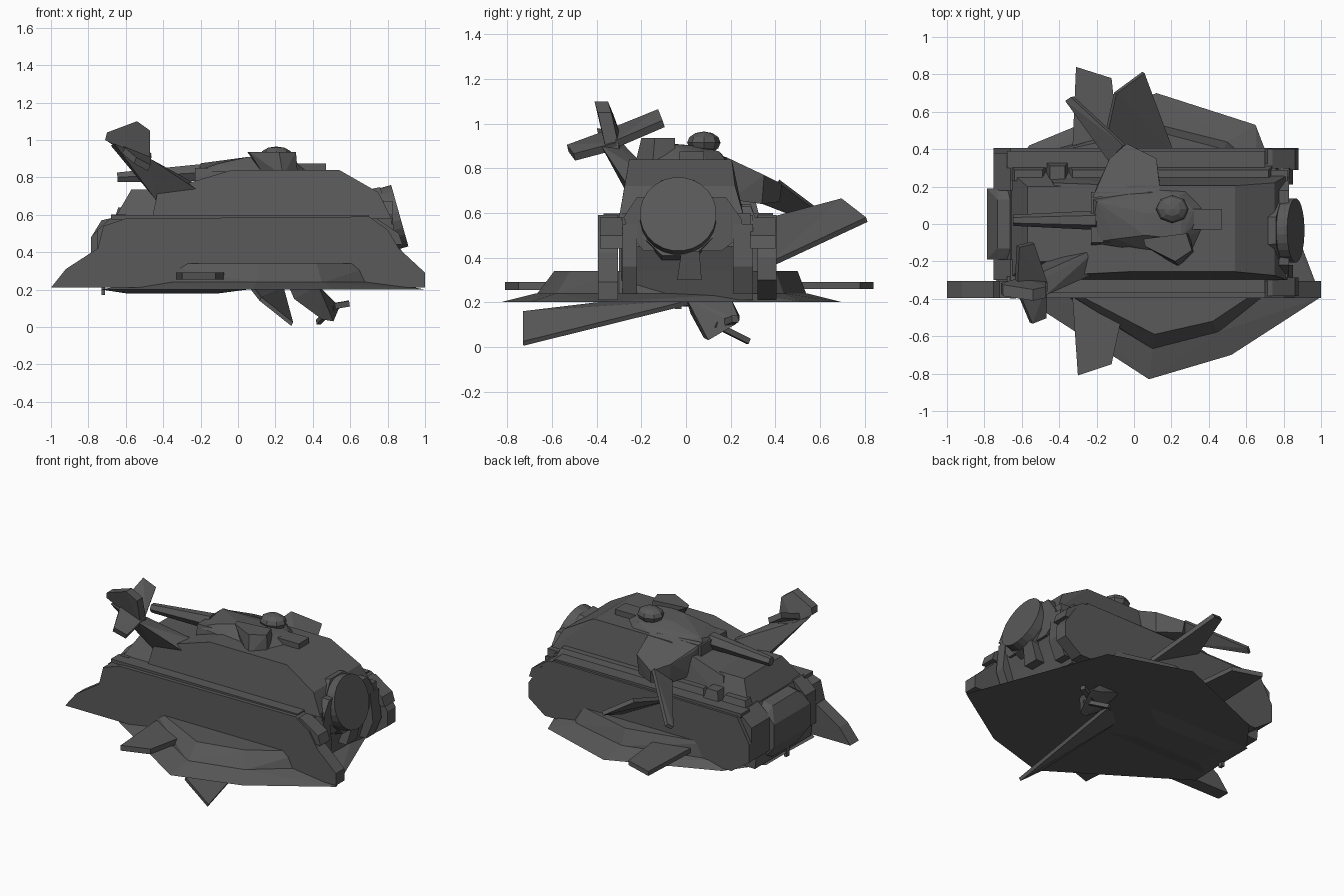
import bpy, bmesh
from math import radians
from mathutils import Vector, Matrix

if "Cube" in bpy.data.objects:
    bpy.data.objects.remove(bpy.data.objects["Cube"])


def finish(name, bm):
    bmesh.ops.recalc_face_normals(bm, faces=bm.faces)
    me = bpy.data.meshes.new(name)
    bm.to_mesh(me)
    bm.free()
    ob = bpy.data.objects.new(name, me)
    bpy.context.collection.objects.link(ob)
    ob.data.materials.append(grey)
    return ob


def hull(name, pts):
    """Convex faceted block around the given points."""
    bm = bmesh.new()
    for p in pts:
        bm.verts.new(p)
    r = bmesh.ops.convex_hull(bm, input=bm.verts)
    junk = [v for v in r["geom_interior"] if isinstance(v, bmesh.types.BMVert)]
    bmesh.ops.delete(bm, geom=junk, context='VERTS')
    bmesh.ops.dissolve_limit(bm, angle_limit=0.01, verts=bm.verts, edges=bm.edges)
    return finish(name, bm)


def prism(name, outline, axis, a, b):
    """Extrude a 2D outline: 'y' takes (x, z), 'z' takes (x, y), 'x' takes (y, z)."""
    place = {'x': lambda p, t: (t, p[0], p[1]), 'y': lambda p, t: (p[0], t, p[1]),
             'z': lambda p, t: (p[0], p[1], t)}[axis]
    bm = bmesh.new()
    f = bm.faces.new([bm.verts.new(place(p, a)) for p in outline])
    r = bmesh.ops.extrude_face_region(bm, geom=[f])
    d = Vector(place((0, 0), b - a))
    bmesh.ops.translate(bm, verts=[v for v in r["geom"] if isinstance(v, bmesh.types.BMVert)], vec=d)
    return finish(name, bm)


def box(name, x, y, z):
    return hull(name, [(i, j, k) for i in x for j in y for k in z])


def blade(name, corners, t):
    """Flat fin through four corners with thickness t."""
    c = [Vector(p) for p in corners]
    n = (c[2] - c[0]).cross(c[3] - c[1]).normalized() * t / 2
    return hull(name, [p + n for p in c] + [p - n for p in c])


def bar(name, p, q, r1, r2, sides=4):
    """Tapered rod from p to q."""
    p, q = Vector(p), Vector(q)
    bm = bmesh.new()
    m = Matrix.Translation((p + q) / 2) @ (q - p).to_track_quat('Z', 'Y').to_matrix().to_4x4()
    m = m @ Matrix.Rotation(radians(180 / sides), 4, 'Z')
    bmesh.ops.create_cone(bm, cap_ends=True, segments=sides, radius1=r1, radius2=r2,
                          depth=(q - p).length, matrix=m)
    return finish(name, bm)


def at(z, pts):
    return [(x, y, z) for x, y in pts]


grey = bpy.data.materials.new("hull_grey")
grey.diffuse_color = (0.10, 0.10, 0.10, 1)
grey.use_nodes = True
grey.node_tree.nodes["Principled BSDF"].inputs["Base Color"].default_value = grey.diffuse_color

# Lower skirt: wide thin base, then a raised ledge
base = [(1, -.39), (.65, .53), (.4, .6), (.12, .70), (-.56, .42), (-.72, .2), (-.74, -.3),
        (-.12, -.66), (.08, -.83), (.52, -.70), (.78, -.5)]
ledge = [(.8, -.3), (.6, -.4), (.45, -.58), (.1, -.67), (-.12, -.5), (-.5, -.3),
         (-.5, .38), (.1, .54), (.5, .44), (.66, .3)]
rim = [(.75, -.3), (.54, -.4), (.42, -.52), (.11, -.59), (-.06, -.42), (-.45, -.3),
       (-.45, .38), (.1, .5), (.48, .4), (.6, .3)]
hull("base_skirt", at(.2, base) + at(.24, ledge))
hull("skirt_ledge", at(.235, ledge) + at(.34, rim))
hull("belly", at(.2, [(-.73, -.2), (-.73, .2), (.05, .2), (.05, -.2)]) +
     at(.18, [(-.6, -.1), (-.6, .1), (-.1, .1), (-.1, -.1)]))
box("belly_stub", (-.73, -.71), (-.05, -.02), (.17, .3))

# Side plates
prism("front_side_plate", [(-1, .21), (-.92, .31), (-.75, .42), (-.72, .54), (-.6, .58), (.7, .59),
      (.8, .52), (.86, .42), (1, .29), (1, .21)], 'y', -.395, -.305)
prism("back_side_plate", [(-.62, .21), (-.75, .30), (-.75, .42), (-.66, .58), (.7, .59), (.8, .52),
      (.88, .4), (.88, .3), (.76, .21)], 'y', .32, .405)
box("front_plate_cap", (-.68, .7), (-.37, -.28), (.575, .598))
box("back_plate_cap", (-.68, .7), (.3, .39), (.575, .6))

# Central body and upper hull
prism("core_body", [(-.72, .21), (-.74, .4), (-.66, .59), (.76, .59), (.82, .45), (.78, .34), (.74, .21)],
      'y', -.29, .3)


def ring(z, x0, x1, y0, y1):
    return [(x, y, z) for x in (x0, x1) for y in (y0, y1)]


hull("upper_hull", ring(.58, -.46, .82, -.3, .26) + ring(.72, -.43, .75, -.275, .22) +
     ring(.84, -.03, .54, -.255, .205))
hull("rear_deck", ring(.58, -.66, 0, -.29, .28) + ring(.62, -.61, 0, -.25, .25) +
     ring(.735, -.57, 0, -.2, .2))
hull("hull_top_plate", ring(.84, -.2, .47, -.03, .08) + ring(.875, -.1, .47, -.03, .08))

# Tail-end drum with its shoulder blocks
hull("rear_drum", [(x, y, z) for y, s in ((-.19, .8), (-.13, 1), (.13, 1), (.19, .8))
                   for x, z in ((-.6, .4 - .19 * s), (-.73, .4 - .17 * s), (-.785, .33),
                                (-.785, .48), (-.73, .4 + .17 * s), (-.6, .4 + .2 * s))])
for y0, y1 in ((.18, .25), (.23, .38), (-.3, -.19)):
    hull("rear_shoulder", ring(.3, -.75, -.6, y0, y1) + ring(.52, -.75, -.6, y0, y1) +
         ring(.6, -.66, -.6, y0, y1))

# Deck boxes along the back side
for x0, x1, y0, y1, z in ((-.47, -.35, .2, .33, .66), (-.35, .0, .22, .31, .64),
                          (-.66, -.47, .23, .31, .64), (.0, .74, .22, .31, .63)):
    hull("deck_box", ring(.58, x0, x1, y0, y1) + ring(z, x0 + .02, x1 - .02, y0, y1 - .02))

# Nose: collar, tilted disc, bracket and corner blocks
prism("nose_collar", [(-.25, .5), (-.19, .43), (.16, .43), (.25, .5), (.25, .57), (.18, .67),
      (-.22, .67), (-.28, .58)], 'x', .7, .83)
n = Vector((.96, 0, .27))
c = Vector((.865, -.035, .595))
bar("nose_disc", c - n * .09, c, .172, .172, 24)
bar("nose_disc_hub", c - n * .2, c - n * .06, .2, .19, 8)
hull("nose_bracket", ring(.3, .74, .83, -.04, .07) + ring(.43, .74, .86, -.02, .06))
for y0, y1 in ((-.385, -.285), (.29, .4)):
    hull("nose_block", ring(.58, .55, .74, y0, y1) + ring(.5, .6, .86, y0, y1) +
         ring(.44, .7, .88, y0, y1))
for y0, y1 in ((.21, .3), (-.285, -.22)):
    hull("nose_strut", ring(.24, .7, .8, y0, y1) + ring(.36, .7, .85, y0, y1) +
         ring(.55, .7, .83, y0, y1))
    box("nose_cheek", (.7, .82), sorted((y0, y0 + .08)), (.52, .6))

# Horizontal side fins
prism("front_fin", [(-.33, -.38), (-.30, -.81), (-.12, -.75), (-.06, -.47), (-.1, -.38)], 'z', .255, .29)
prism("back_fin", [(-.33, .38), (-.31, .84), (-.12, .78), (-.09, .5), (-.1, .38)], 'z', .26, .29)

# Raised side wing and lowered belly wing
blade("raised_wing", [(-.17, .38, .57), (-.1, .7, .655), (.05, .81, .57), (.21, .38, .37)], .025)
blade("belly_wing", [(.05, .02, .24), (.12, -.73, .15), (.29, -.73, .015), (.24, .02, .2)], .022)

# Belly gun pod
hull("belly_pod", [(x, y, .22) for x in (.27, .43) for y in (.0, .2)] +
     [(.3, .02, .15), (.45, .08, .04), (.51, .1, .03), (.54, .22, .1), (.53, .24, .12), (.44, .24, .14)])
bar("belly_gun", (.45, .16, .1), (.59, .22, .125), .022, .022)
bar("belly_gun", (.5, .13, .1), (.43, .28, .025), .018, .018)

# Turret body, side block and rear slope
hull("turret_body", at(.83, [(-.23, .14), (-.23, -.1), (.1, -.15), (.32, -.14), (.37, -.03),
                             (.37, .09), (.28, .18), (.1, .19)]) +
     at(.875, [(-.2, .12), (-.1, -.08), (.28, -.1), (.32, 0), (.32, .07), (.25, .15)]) +
     [(.06, -.06, .91), (.06, .06, .9), (.25, -.08, .91), (.25, .06, .9)])
hull("turret_neck", at(.74, [(-.23, .17), (-.23, -.12), (.1, -.12), (.1, .17)]) +
     at(.85, [(-.23, .17), (-.23, -.1), (.1, -.1), (.1, .17)]))
hull("turret_block", at(.81, [(.14, -.15), (.24, -.23), (.32, -.15), (.3, -.05)]) +
     at(.935, [(.06, -.12), (.22, -.2), (.31, -.14), (.28, -.05), (.05, -.08)]))

# Drooping turret arm with its blade
hull("turret_arm", [(-.22, .14, .86), (.14, .18, .85), (-.2, .2, .82), (-.13, .35, .77), (-.04, .43, .73),
                    (.12, .35, .77), (.14, .2, .66), (-.2, .2, .66), (-.12, .34, .64),
                    (-.03, .42, .65), (.11, .34, .64)])
blade("arm_blade", [(-.05, .42, .74), (-.33, .68, .545), (-.36, .66, .525), (-.13, .34, .65)], .025)

# Main barrel and faceted hatch dome
bar("main_barrel", (-.2, .02, .825), (-.645, .02, .80), .052, .03, 6)
bm = bmesh.new()
bmesh.ops.create_uvsphere(bm, u_segments=8, v_segments=6, radius=1,
                          matrix=Matrix.Translation((.205, .08, .915)) @ Matrix.Diagonal((.088, .075, .05, 1)))
finish("hatch_dome", bm)

# Tail boom, upright tip and cross wing
hull("tail_boom", [(-.18, -.12, .74), (-.2, -.26, .72), (-.44, -.18, .69), (-.44, -.26, .68),
                   (-.47, -.3, .87), (-.47, -.38, .9), (-.68, -.34, .97), (-.66, -.40, .98)])
hull("tail_tip", [(x, y + d, z) for x, y, z in ((-.71, -.35, 1.0), (-.7, -.36, 1.04), (-.54, -.385, 1.1),
                  (-.47, -.37, 1.05), (-.47, -.33, .87), (-.6, -.32, .93)) for d in (-.025, .035)])
blade("tail_cross_wing", [(-.63, -.33, .965), (-.62, -.12, 1.05), (-.54, -.1, 1.0), (-.47, -.31, .91)], .035)
blade("tail_cross_wing", [(-.63, -.34, .96), (-.55, -.53, .89), (-.475, -.5, .85), (-.47, -.31, .90)], .035)
